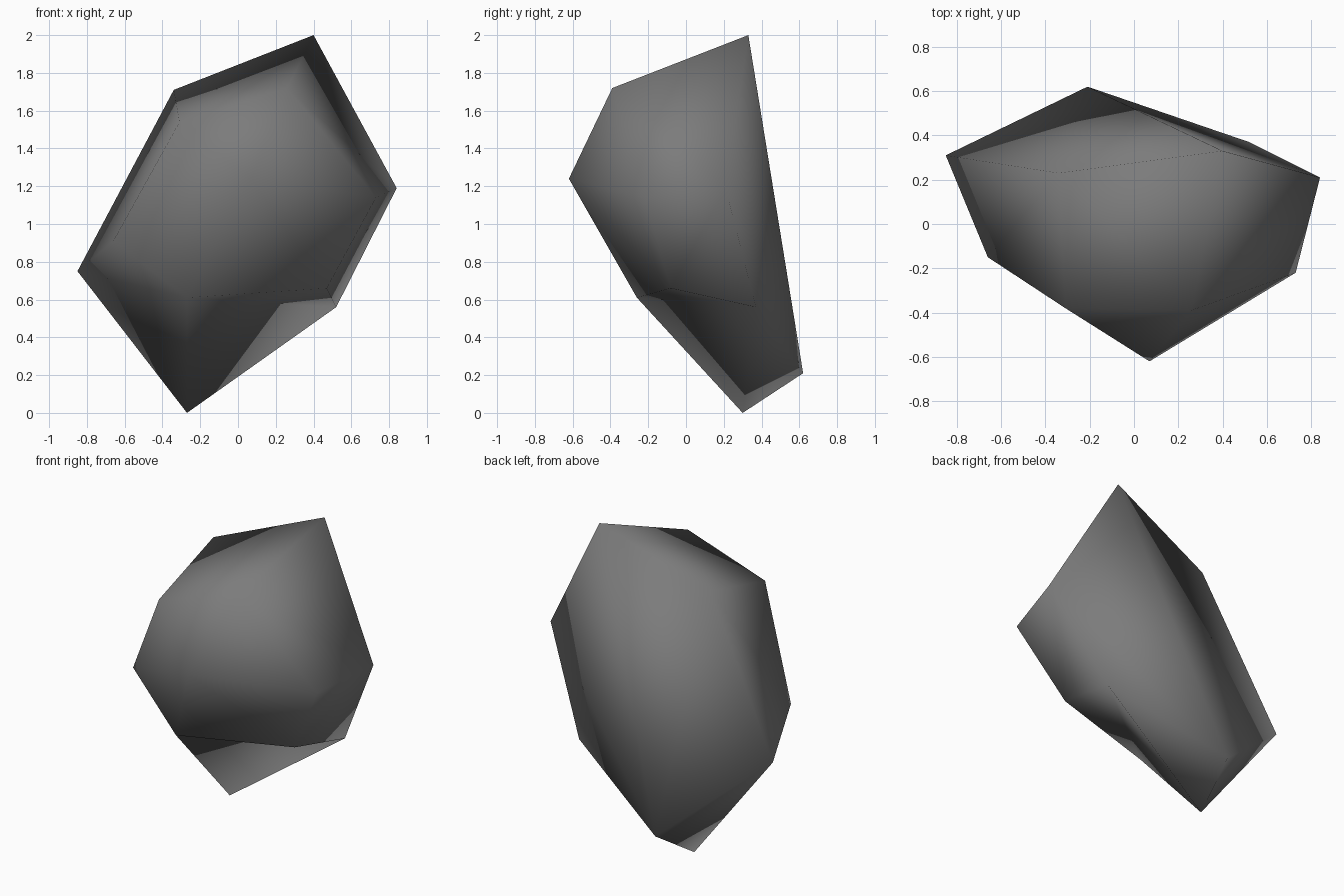
import bpy
import bmesh

# Remove the default cube only
default_cube = bpy.data.objects.get("Cube")
if default_cube:
    bpy.data.objects.remove(default_cube, do_unlink=True)


def make_material(name, colour):
    material = bpy.data.materials.new(name)
    material.use_nodes = True
    material.diffuse_color = colour
    shader = material.node_tree.nodes["Principled BSDF"]
    shader.inputs["Base Color"].default_value = colour
    shader.inputs["Roughness"].default_value = 0.9
    return material


# The boulder is a rough six-sided lump: two rings capped by a pole at each end
front_pole = (0.07, -0.62, 1.24)
back_pole = (-0.21, 0.62, 0.21)
front_ring = [
    (-0.31, -0.38, 1.54), (0.26, -0.39, 1.72), (0.73, -0.22, 1.14),
    (0.47, -0.08, 0.66), (-0.27, -0.26, 0.61), (-0.66, -0.15, 0.91),
]
back_ring = [
    (-0.34, 0.23, 1.71), (0.4, 0.33, 2), (0.84, 0.21, 1.19),
    (0.52, 0.37, 0.56), (-0.27, 0.3, 0), (-0.85, 0.31, 0.75),
]


def build_boulder(name, material):
    mesh = bpy.data.meshes.new(name)
    bm = bmesh.new()
    front = [bm.verts.new(point) for point in front_ring]
    back = [bm.verts.new(point) for point in back_ring]
    front_tip = bm.verts.new(front_pole)
    back_tip = bm.verts.new(back_pole)

    # Fan each pole to its ring and bridge the rings with side facets
    sides = []
    for index, corner in enumerate(front):
        following = (index + 1) % len(front)
        bm.faces.new((front_tip, front[following], corner))
        bm.faces.new((back_tip, back[index], back[following]))
        sides.append(bm.faces.new((corner, front[following], back[following], back[index])))
    bmesh.ops.triangulate(bm, faces=sides, quad_method="SHORT_EDGE")
    bmesh.ops.recalc_face_normals(bm, faces=bm.faces[:])

    # Soft shading over the whole stone
    for face in bm.faces:
        face.smooth = True
    bm.to_mesh(mesh)
    bm.free()
    mesh.materials.append(material)
    boulder = bpy.data.objects.new(name, mesh)
    bpy.context.collection.objects.link(boulder)
    return boulder


stone_grey = make_material("stone_grey", (0.2, 0.2, 0.2, 1))
build_boulder("boulder", stone_grey)
